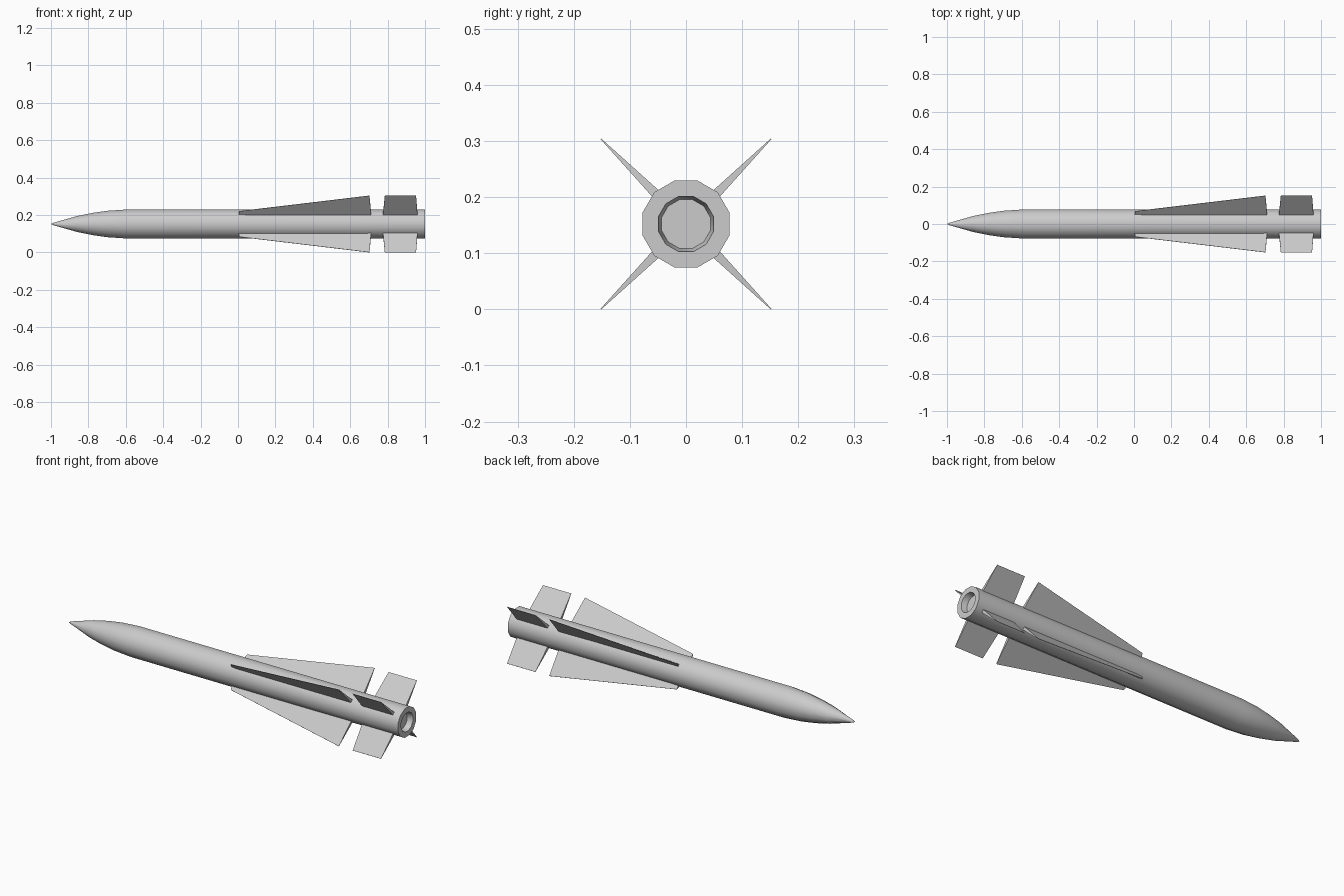
import bpy, bmesh, math
from mathutils import Matrix, Vector

if "Cube" in bpy.data.objects:
    bpy.data.objects.remove(bpy.data.objects["Cube"])

ZC = 0.152   # height of the body axis
SIDES = 12


def make_object(name, bm, smooth=False):
    bmesh.ops.recalc_face_normals(bm, faces=bm.faces[:])
    mesh = bpy.data.meshes.new(name)
    bm.to_mesh(mesh)
    bm.free()
    obj = bpy.data.objects.new(name, mesh)
    bpy.context.collection.objects.link(obj)
    obj.location.z = ZC
    if smooth:
        bpy.ops.object.select_all(action='DESELECT')
        obj.select_set(True)
        bpy.context.view_layer.objects.active = obj
        bpy.ops.object.shade_smooth_by_angle(angle=math.radians(40))
    return obj


def lathe_x(name, profile):
    """Skin 12-sided rings along x; both ends close to a point or a cap."""
    bm = bmesh.new()
    rings = []
    for x, r in profile:
        rings.append([bm.verts.new((x, r * math.cos(a), r * math.sin(a)))
                      for a in (math.radians(15 + 360 / SIDES * i) for i in range(SIDES))])
    for a, b in zip(rings, rings[1:]):
        for i in range(SIDES):
            j = (i + 1) % SIDES
            bm.faces.new((a[i], a[j], b[j], b[i]))
    bm.faces.new(rings[-1])
    bmesh.ops.remove_doubles(bm, verts=bm.verts[:], dist=1e-5)
    return make_object(name, bm, smooth=True)


def fin(name, root, tip, angle):
    """Wedge blade: root and tip are ((x, radius), (x, radius)); thick root, thin tip."""
    bm = bmesh.new()
    loops = []
    for side in (-1, 1):
        pts = [(root[0], 0.0085), (root[1], 0.0085), (tip[1], 0.0008), (tip[0], 0.0008)]
        loops.append([bm.verts.new((p[0], side * t, p[1])) for p, t in pts])
    a, b = loops
    bm.faces.new(a)
    bm.faces.new(b[::-1])
    for i in range(4):
        j = (i + 1) % 4
        bm.faces.new((a[i], b[i], b[j], a[j]))
    bm.transform(Matrix.Rotation(math.radians(angle), 4, 'X'))
    return make_object(name, bm)


# Pointed nose, straight body and shallow nozzle recess at the tail
lathe_x("body", [(-1, 0), (-0.985, 0.007), (-0.86, 0.044), (-0.78, 0.061), (-0.70, 0.073),
                 (-0.60, 0.08), (1.0, 0.08), (1.0, 0.051), (0.97, 0.045)])

# Four long wings and four tail fins in an X layout
for k in range(4):
    angle = 45 + 90 * k
    fin(f"wing_{k + 1}", ((0.003, 0.07), (0.712, 0.07)), ((0.006, 0.097), (0.703, 0.2145)), angle)
    fin(f"tail_fin_{k + 1}", ((0.775, 0.07), (0.96, 0.07)), ((0.785, 0.2145), (0.952, 0.2145)), angle)
